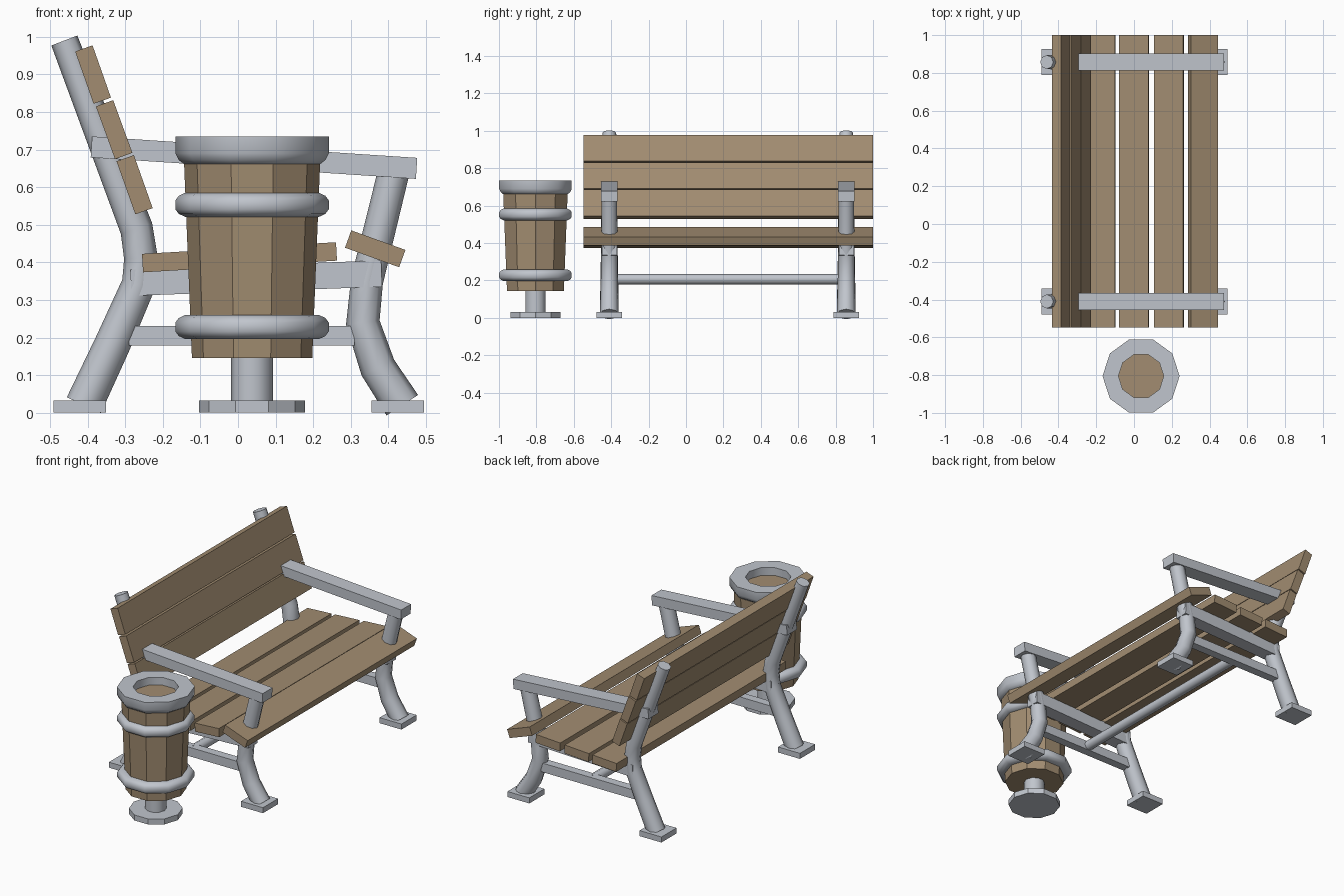
import bpy
import bmesh
from math import cos, sin, pi, radians
from mathutils import Vector

if "Cube" in bpy.data.objects:
    bpy.data.objects.remove(bpy.data.objects["Cube"], do_unlink=True)


def material(name, rgb):
    mat = bpy.data.materials.new(name)
    mat.use_nodes = True
    mat.diffuse_color = (*rgb, 1)
    mat.node_tree.nodes["Principled BSDF"].inputs["Base Color"].default_value = (*rgb, 1)
    return mat


WOOD = material("brown wood", (0.36, 0.265, 0.165))
METAL = material("light grey metal", (0.53, 0.56, 0.61))


def finish(name, bm, mat, smooth_angle=None):
    """Turn a bmesh into a named object with one material."""
    bmesh.ops.recalc_face_normals(bm, faces=bm.faces)
    mesh = bpy.data.meshes.new(name)
    bm.to_mesh(mesh)
    bm.free()
    mesh.materials.append(mat)
    if smooth_angle:
        mesh.shade_smooth()
        mesh.set_sharp_from_angle(angle=radians(smooth_angle))
    obj = bpy.data.objects.new(name, mesh)
    bpy.context.collection.objects.link(obj)
    return obj


def bridge(bm, a, b):
    for i in range(len(a)):
        j = (i + 1) % len(a)
        bm.faces.new((a[i], a[j], b[j], b[i]))


def bar(name, start, end, thick, y, width, mat):
    """Box whose centre line runs between two (x, z) points."""
    p, q = Vector((start[0], y, start[1])), Vector((end[0], y, end[1]))
    along = (q - p).normalized()
    up = Vector((-along.z, 0, along.x)) * thick / 2
    side = Vector((0, width / 2, 0))
    bm = bmesh.new()
    rings = [[bm.verts.new(c + up * u + side * s)
              for u, s in ((1, 1), (1, -1), (-1, -1), (-1, 1))] for c in (p, q)]
    bridge(bm, *rings)
    for ring in rings:
        bm.faces.new(ring)
    return finish(name, bm, mat)


def tube(name, path, y, sides=8):
    """Round tube along (x, z, radius) points."""
    pts = [Vector((x, y, z)) for x, z, r in path]
    bm = bmesh.new()
    rings = []
    for i, c in enumerate(pts):
        along = (pts[min(i + 1, len(pts) - 1)] - pts[max(i - 1, 0)]).normalized()
        across = Vector((along.z, 0, -along.x))
        r = path[i][2]
        rings.append([bm.verts.new(c + across * r * cos(a) + Vector((0, r * sin(a), 0)))
                      for a in (2 * pi * k / sides for k in range(sides))])
    for a, b in zip(rings, rings[1:]):
        bridge(bm, a, b)
    bm.faces.new(rings[0])
    bm.faces.new(rings[-1])
    return finish(name, bm, METAL, 50)


def lathe(name, profile, mat, ring=False, smooth_angle=None, sides=10):
    """Ten-sided turned shape about the bin axis; ring closes the profile."""
    bm = bmesh.new()
    loops = [[bm.verts.new((BIN_X + r * cos(a), BIN_Y + r * sin(a), z))
              for a in (2 * pi * k / sides for k in range(sides))] for r, z in profile]
    for a, b in zip(loops, loops[1:]):
        bridge(bm, a, b)
    if ring:
        bridge(bm, loops[-1], loops[0])
    else:
        bm.faces.new(loops[0])
        bm.faces.new(loops[-1])
    return finish(name, bm, mat, smooth_angle)


# Bench end frames
for end, y in (("near", -0.41), ("far", 0.857)):
    tube(f"{end}_back_leg", [(-0.41, 0.02, 0.05), (-0.335, 0.18, 0.048), (-0.265, 0.34, 0.045),
                             (-0.258, 0.41, 0.045), (-0.27, 0.49, 0.044), (-0.462, 0.99, 0.037)], y)
    tube(f"{end}_front_leg", [(0.437, 0.02, 0.05), (0.372, 0.12, 0.048), (0.332, 0.24, 0.045),
                              (0.343, 0.35, 0.043), (0.414, 0.64, 0.042)], y)
    for part, x in (("back", -0.421), ("front", 0.425)):
        bar(f"{end}_{part}_foot", (x - 0.07, 0.016), (x + 0.07, 0.016), 0.032, y, 0.138, METAL)
    bar(f"{end}_armrest", (-0.39, 0.707), (0.475, 0.65), 0.056, y, 0.09, METAL)
    bar(f"{end}_seat_rail", (-0.285, 0.346), (0.382, 0.37), 0.07, y, 0.08, METAL)
    bar(f"{end}_lower_rail", (-0.29, 0.205), (0.31, 0.205), 0.052, y, 0.05, METAL)

# Long round stretcher between the lower rails
bm = bmesh.new()
bmesh.ops.create_cone(bm, cap_ends=True, segments=8, radius1=0.028, radius2=0.028, depth=1.267)
stretcher = finish("stretcher", bm, METAL, 50)
stretcher.rotation_euler.x = pi / 2
stretcher.location = (0.0, 0.2235, 0.207)

# Wooden slats
SLAT_Y, SLAT_LENGTH = 0.226, 1.548
slats = {
    "seat_slat_1": ((-0.254, 0.398), (-0.1, 0.407)),
    "seat_slat_2": ((-0.077, 0.408), (0.078, 0.417)),
    "seat_slat_3": ((0.107, 0.42), (0.262, 0.429)),
    "front_slat": ((0.293, 0.462), (0.437, 0.41)),
    "back_slat_top": ((-0.41, 0.969), (-0.361, 0.83)),
    "back_slat_middle": ((-0.355, 0.823), (-0.304, 0.683)),
    "back_slat_bottom": ((-0.3, 0.677), (-0.25, 0.536)),
}
for name, (p, q) in slats.items():
    bar(name, p, q, 0.049, SLAT_Y, SLAT_LENGTH, WOOD)

# Litter bin beside the bench
BIN_X, BIN_Y = 0.0375, -0.805
lathe("bin_base", [(0.141, 0), (0.141, 0.032)], METAL)
lathe("bin_post", [(0.056, 0.02), (0.056, 0.16)], METAL, smooth_angle=40)
lathe("bin_body", [(0.16, 0.145), (0.182, 0.69)], WOOD)
for name, z in (("bin_lower_band", 0.196), ("bin_upper_band", 0.521)):
    lathe(name, [(0.14, z), (0.178, z), (0.195, z + 0.008), (0.204, z + 0.02),
                 (0.204, z + 0.044), (0.195, z + 0.056), (0.178, z + 0.064), (0.14, z + 0.064)],
          METAL, ring=True, smooth_angle=40)
lathe("bin_rim", [(0.12, 0.735), (0.204, 0.735), (0.204, 0.69), (0.195, 0.672),
                  (0.178, 0.659), (0.12, 0.659)], METAL, ring=True, smooth_angle=40)
